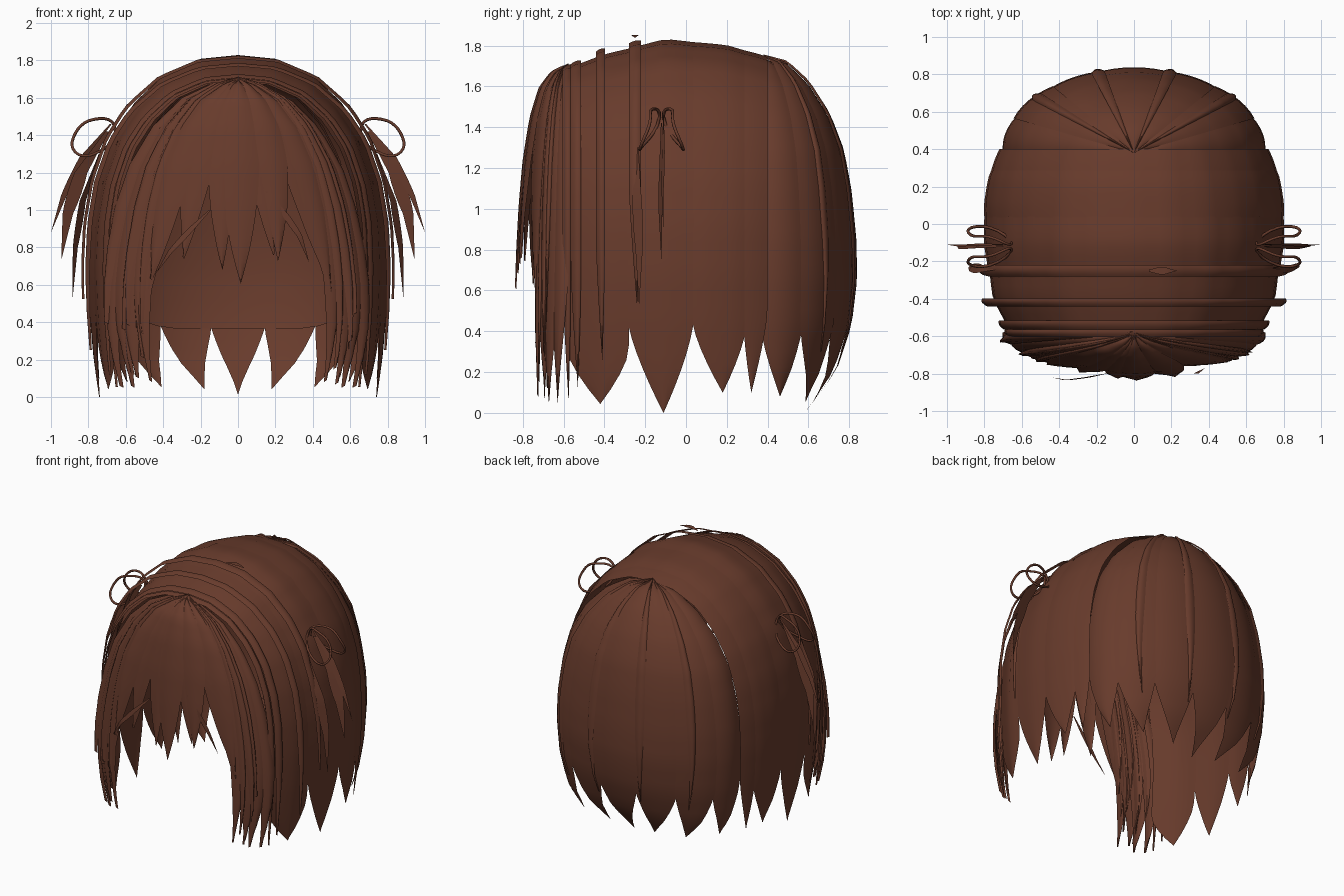
import bpy, math, random
from mathutils import Vector

if "Cube" in bpy.data.objects:
    bpy.data.objects.remove(bpy.data.objects["Cube"])

random.seed(4)
hair = bpy.data.materials.new("brown_hair")
hair.diffuse_color = (0.138, 0.044, 0.025, 1)
hair.use_nodes = True
hair.node_tree.nodes["Principled BSDF"].inputs["Base Color"].default_value = hair.diffuse_color


def interp(table, t):
    """Piecewise linear lookup in evenly spaced tuples, t in 0..1."""
    f = min(max(t, 0), 1) * (len(table) - 1)
    i = min(int(f), len(table) - 2)
    return [a + (b - a) * (f - i) for a, b in zip(table[i], table[i + 1])]


def lookup(pairs, x):
    """Piecewise linear y(x) for ascending x."""
    for (x0, y0), (x1, y1) in zip(pairs, pairs[1:]):
        if x <= x1:
            return y0 + (y1 - y0) * max(0, (x - x0) / (x1 - x0))
    return pairs[-1][1]


def sheet(name, f, rows, cols):
    """Grid surface from f(t, s), t in 0..1 along, s in -1..1 across."""
    verts = [f(i / rows, 2 * j / cols - 1) for i in range(rows + 1) for j in range(cols + 1)]
    n = cols + 1
    faces = [(i * n + j, i * n + j + 1, (i + 1) * n + j + 1, (i + 1) * n + j)
             for i in range(rows) for j in range(cols)]
    me = bpy.data.meshes.new(name)
    me.from_pydata(verts, [], faces)
    me.materials.append(hair)
    me.shade_smooth()
    ob = bpy.data.objects.new(name, me)
    bpy.context.collection.objects.link(ob)
    return ob


# profiles: (radius, height)
ARCH = [(0, 1.83), (.2, 1.81), (.4, 1.72), (.55, 1.575), (.67, 1.39), (.75, 1.16),
        (.79, .92), (.80, .68), (.79, .44), (.77, .22), (.74, 0)]
BACK = [(0, 1.74), (.26, 1.71), (.5, 1.61), (.71, 1.46), (.86, 1.28), (.94, 1.08),
        (.99, .85), (1, .65), (.94, .42), (.78, .2), (.45, 0)]
FRONT = [(0, 1.69), (.18, 1.66), (.42, 1.58), (.64, 1.43), (.82, 1.22), (.93, 1.0),
         (1, .78), (1.04, .58), (1.05, .38), (1.02, .2), (.95, 0)]
WIDE = [(-.6, .81), (-.4, .94), (-.1, 1), (.1, 1), (.25, .97), (.42, .89)]
HIGH = [(-.6, 1.68), (-.4, 1.755), (-.1, 1.83), (.2, 1.80), (.45, 1.73)]


def t_at(profile, z):
    """Profile parameter where the height is z."""
    return max(k / 200 for k in range(201) if interp(profile, k / 200)[1] >= z - 1e-6)


def arch(y, t, side, out=0):
    x, z = interp(ARCH, t)
    if z > 1:
        z = 1 + (z - 1) * (lookup(HIGH, y) - 1 + out * .5) / .83
    return Vector((side * (x * lookup(WIDE, y) + out * min(1, t * 3)), y, z))


def back(phi, t, k=1):
    r, z = interp(BACK, t)
    if z < .65:                      # tips curl in less at the sides
        r = 1 - (1 - r) * (.3 + .7 * math.sin(phi) ** 2)
    return Vector((.70 * r * k * math.cos(phi), .38 + .45 * r * k * math.sin(phi), z + (k - 1) * .4))


def front(c, t, k=1):
    c = max(-.9995, min(.9995, c))
    r, z = interp(FRONT, t)
    depth = r ** .65                 # fuller towards the forehead
    return Vector((.68 * c * r * k, -.575 - .245 * (1 - c * c) ** .75 * depth * k, z + (k - 1) * .3))


def arch_lock(name, y0, y1, tip_y, tip_z, gap_z, out=0, bulge=.004):
    """Band over the crown, ending in a point on each side."""
    te, tg = t_at(ARCH, tip_z), t_at(ARCH, gap_z)

    def f(u, s):
        a = 2 * u - 1
        t = abs(a) * te
        q = max(0, (t - tg) / (te - tg))
        w = 1 - q ** 1.4
        y = (y0 + y1) / 2 * (1 - q) + tip_y * q + s * w * (y1 - y0) / 2
        return arch(y, t, 1 if a >= 0 else -1, out + bulge * (1 - s * s))
    sheet(name, f, 60, 6)


def back_lock(name, phi, half, tip_z, gap_z, k=1.0, lean=0, bulge=.012):
    te, tg = t_at(BACK, tip_z), t_at(BACK, gap_z)

    def f(u, s):
        t = u * te
        q = max(0, (t - tg) / (te - tg))
        return back(phi + lean * q + s * half * (1 - q ** 1.4), t, k + bulge * (1 - s * s))
    sheet(name, f, 28, 6)


def front_lock(name, c, half, tip_z, k=1.0, lean=0, gap=.62, bulge=.035):
    te = t_at(FRONT, tip_z)

    def f(u, s):
        q = max(0, (u - gap) / (1 - gap))
        w = half * (1 - q ** 1.5)
        return front(c + lean * u * u + s * w, u * te, k + bulge * (1 - s * s))
    sheet(name, f, 24, 4)


# broad crown bands that hang down both sides
arch_lock("crown_band_front", -.585, -.28, -.42, .04, .30)
arch_lock("crown_band_middle", -.29, .04, -.11, .0, .47)
arch_lock("crown_band_rear", .03, .30, .18, .09, .45)
arch_lock("crown_band_back", .28, .40, .32, .09, .50)

# narrow raised bands across the crown
for y, w, tip, out in [(-.25, .03, .52, .05), (-.42, .022, .25, .06), (-.54, .025, .12, .03), (-.585, .02, .05, .025)]:
    arch_lock("crown_strand", y - w, y + w, y + .01, tip, tip + .6, out, .012)

# back locks fanning from the rear whorl, over an inner layer
for i in range(7):
    deg = 12 + i * 26
    tip = [.08, .05, .04, .01][min(i, 6 - i)]
    back_lock("back_lock", math.radians(deg), math.radians(14), tip, .43, 1 + .008 * (i % 2))
for deg in (42, 74, 106, 138):
    back_lock("back_ridge", math.radians(deg), math.radians(3), .28, 1.0, 1.02, 0, .02)
sheet("inner_back_layer", lambda u, s: back(math.pi / 2 + s * 1.15, u * t_at(BACK, .37 + .25 * max(0, abs(s) - .6)), .98), 24, 16)

# fringe: (centre, half width, tip height, layer, lean)
for c, h, tip, k, lean in [(.02, .19, .60, 1.02, 0), (-.17, .15, .68, 1.0, .05), (.20, .16, .76, .99, .08),
                           (-.36, .17, .74, 1.0, -.06), (.36, .15, .72, 1.03, -.06), (.52, .15, .68, .99, .14),
                           (-.54, .16, .62, 1.02, -.10), (.62, .13, .55, 1.01, .06),
                           (-.65, .12, .5, .99, -.03)]:
    front_lock("fringe_lock", c, h, tip, k, lean, .5, .03)

# long locks framing the face
for side in (-1, 1):
    for c, h, tip, lean in [(.75, .10, .36, -.01), (.81, .10, .10, -.02), (.88, .09, .05, -.04),
                            (.95, .06, .05, -.02), (.73, .06, .08, -.04)]:
        front_lock("side_lock", side * c, h, tip, 1.0, side * lean, .66)
    for i in range(6):
        front_lock("side_wisp", side * random.uniform(.70, .99), random.uniform(.025, .045),
                   random.uniform(.05, .45), random.uniform(.99, 1.05), side * random.uniform(-.05, .03), .6)


def blade(name, pts, width, across):
    """Pointed flat strip along a path."""
    def f(u, s):
        p = Vector(interp(pts, u))
        return p + Vector(across) * (s * width * min(1, .25 + 2 * u, 2.2 * (1 - u)))
    sheet(name, f, 12, 2)


for m in (-1, 1):
    # ribbon tails sticking out
    blade("ribbon_tail", [(m * .68, -.11, 1.46), (m * .83, -.11, 1.28), (m * .93, -.115, 1.08), (m * 1.0, -.11, .88)], .022, (.95, .3, 0))
    blade("ribbon_tail", [(m * .70, -.12, 1.42), (m * .84, -.12, 1.2), (m * .91, -.125, .98), (m * .945, -.12, .73)], .04, (.95, .3, 0))
    blade("loose_side_lock", [(m * .74, -.24, 1.3), (m * .83, -.24, 1.05), (m * .87, -.23, .8), (m * .885, -.23, .52)], .03, (.6, .8, 0))
    # bow loops
    for d in (-1, 1):
        cu = bpy.data.curves.new("bow_loop", "CURVE")
        cu.dimensions = "3D"
        cu.bevel_depth, cu.bevel_resolution, cu.resolution_u = .008, 1, 5
        sp = cu.splines.new("BEZIER")
        loop = [(.66, .01, 1.45), (.77, .05, 1.485), (.87, .06, 1.41), (.87, .10, 1.31), (.77, .10, 1.30)]
        sp.bezier_points.add(len(loop) - 1)
        for bp, (x, y, z) in zip(sp.bezier_points, loop):
            bp.co = (m * x, -.12 + d * y, z)
            bp.handle_left_type = bp.handle_right_type = "AUTO"
        sp.use_cyclic_u = True
        cu.materials.append(hair)
        bpy.context.collection.objects.link(bpy.data.objects.new("bow_loop", cu))

# loose front wisps
blade("loose_front_wisp", [(-.15, -.80, 1.0), (-.25, -.82, .9), (-.36, -.835, .78), (-.44, -.82, .66)], .02, (1, 0, 0))
blade("loose_front_wisp", [(.15, -.80, 1.1), (.25, -.80, .98), (.33, -.80, .86), (.38, -.77, .72)], .02, (1, 0, 0))
blade("loose_crown_wisp", [(.08, -.25, 1.84), (.13, -.25, 1.852), (.18, -.25, 1.85), (.23, -.25, 1.838)], .02, (0, 1, 0))
